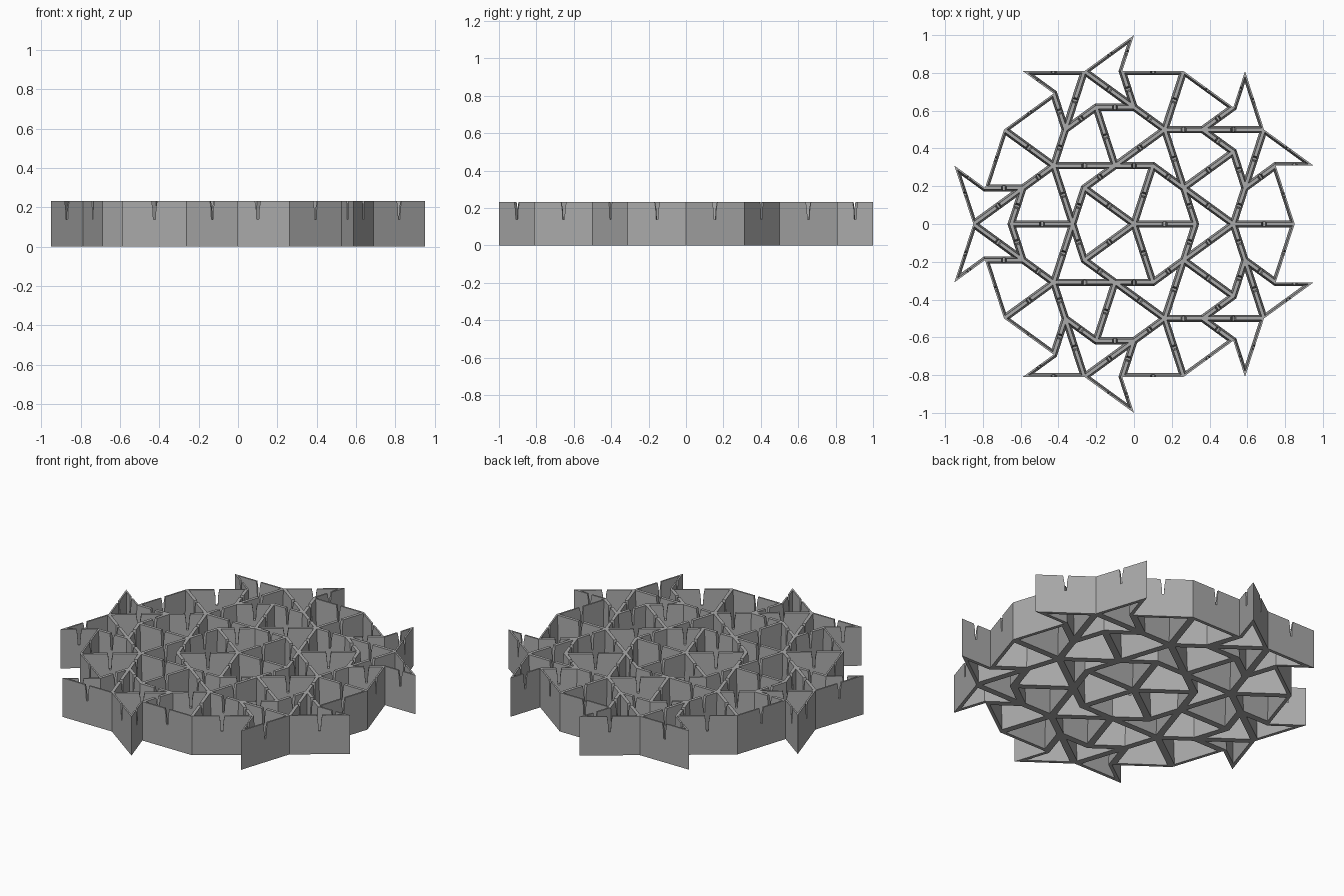
import bpy, bmesh, math
from mathutils import Vector

if "Cube" in bpy.data.objects:
    bpy.data.objects.remove(bpy.data.objects["Cube"])

PHI = (1 + math.sqrt(5)) / 2
LONG = 0.3249               # long tile edge
SHORT = LONG / PHI
HEIGHT = 0.231
BASE_T, TOP_T = 0.019, 0.009   # wall thickness at the base and at the rim
NOTCH_Z = 0.138

grey = bpy.data.materials.new("grey plastic")
grey.diffuse_color = (0.4, 0.4, 0.4, 1)
grey.use_nodes = True
grey.node_tree.nodes["Principled BSDF"].inputs["Base Color"].default_value = grey.diffuse_color


def polar(r, deg):
    return Vector((r * math.cos(math.radians(deg)), r * math.sin(math.radians(deg))))


def ring_mesh(name, pts):
    """Hollow tile: tapered walls with a narrowing notch in the middle of each."""
    bm = bmesh.new()
    n = len(pts)

    def half_tan(i):
        a, b = pts[i - 1] - pts[i], pts[(i + 1) % n] - pts[i]
        ang = (math.atan2(a.y, a.x) - math.atan2(b.y, b.x)) % math.tau
        return math.tan(ang / 2)

    for i in range(n):
        p, q = pts[i], pts[(i + 1) % n]
        length = (q - p).length
        d = (q - p) / length
        inward = Vector((-d.y, d.x))
        m = length / 2
        # wall outline: (distance along wall, height, end flag)
        outline = [(0, 0, -1), (length, 0, 1), (length, HEIGHT, 1),
                   (m + 0.014, HEIGHT, 0), (m + 0.008, 0.195, 0), (m + 0.005, NOTCH_Z, 0),
                   (m - 0.005, NOTCH_Z, 0), (m - 0.008, 0.195, 0), (m - 0.014, HEIGHT, 0),
                   (0, HEIGHT, -1)]
        outer, inner = [], []
        for s, z, end in outline:
            t = BASE_T + (TOP_T - BASE_T) * z / HEIGHT
            o = p + d * s
            if end < 0:
                s += t / half_tan(i)
            elif end > 0:
                s -= t / half_tan((i + 1) % n)
            k = p + d * s + inward * t
            outer.append(bm.verts.new((o.x, o.y, z)))
            inner.append(bm.verts.new((k.x, k.y, z)))
        bm.faces.new(outer)
        bm.faces.new(inner[::-1])
        # underside, rim and notch sides; wall ends stay open at the mitres
        for a in range(len(outline)):
            b = (a + 1) % len(outline)
            if a not in (1, len(outline) - 1):
                bm.faces.new((outer[b], outer[a], inner[a], inner[b]))
    bmesh.ops.remove_doubles(bm, verts=bm.verts, dist=1e-5)
    bmesh.ops.recalc_face_normals(bm, faces=bm.faces)
    me = bpy.data.meshes.new(name)
    bm.to_mesh(me)
    bm.free()
    me.materials.append(grey)
    return me


# The two tile shapes, tip at the origin and pointing along +x
wing_r, wing_l = polar(LONG, -36), polar(LONG, 36)
tip = Vector((0, 0))
kite = ring_mesh("kite_ring", [tip, wing_r, Vector((LONG, 0)), wing_l])
dart = ring_mesh("dart_ring", [tip, wing_r, Vector((SHORT, 0)), wing_l])

# One fifth of the tiling: name, shape, tip radius, tip angle, axis angle
R1, R2 = LONG * PHI, LONG * PHI ** 2
sector = [
    ("centre_kite", kite, 0, 0, 36),
    ("inner_dart", dart, R1, 0, 180),
    ("middle_kite", kite, LONG, 36, 0),
    ("middle_kite", kite, LONG, 36, 72),
    ("outer_kite", kite, R2, 0, 144),
    ("outer_kite", kite, R2, 0, 216),
    ("outer_dart", dart, R2, 36, 216),
    ("rim_dart", dart, R2, 36, -72),
    ("rim_dart", dart, R2, 36, 144),
]
for k in range(5):
    for name, mesh, r, ang, axis in sector:
        ob = bpy.data.objects.new(name, mesh)
        ob.location = polar(r, ang + 72 * k).to_3d()
        ob.rotation_euler.z = math.radians(axis + 72 * k)
        bpy.context.collection.objects.link(ob)
